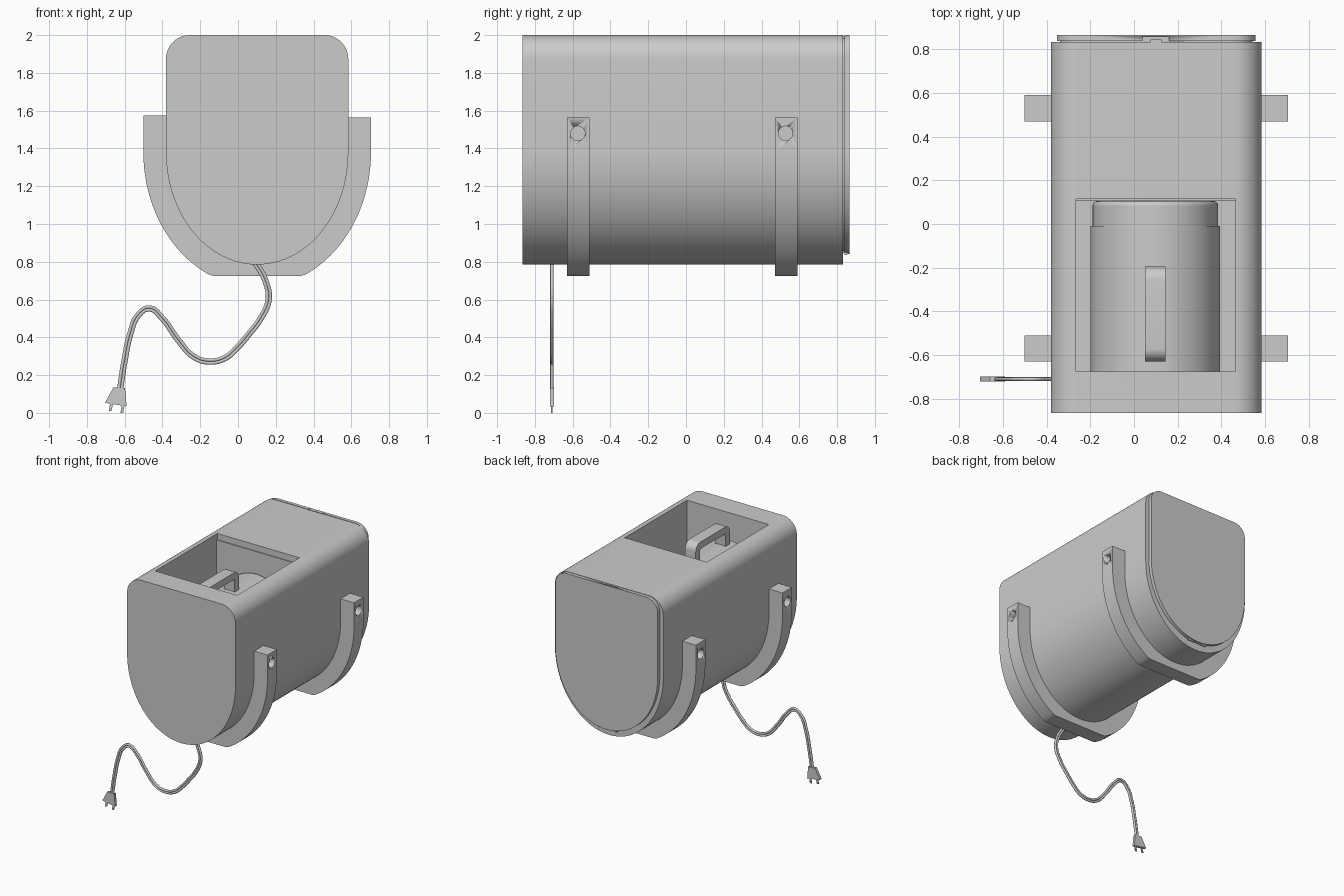
import bpy, bmesh
from math import sin, cos, pi, radians
from mathutils import Vector, Matrix

old = bpy.data.objects.get("Cube")
if old:
    bpy.data.objects.remove(old)

CX = 0.1015           # body centre line
SPRING = 1.38         # height where the round belly begins

grey = bpy.data.materials.new("light grey")
grey.use_nodes = True
grey.diffuse_color = (0.6, 0.6, 0.6, 1)
grey.node_tree.nodes["Principled BSDF"].inputs["Base Color"].default_value = (0.6, 0.6, 0.6, 1)


def activate(ob):
    bpy.ops.object.select_all(action='DESELECT')
    ob.select_set(True)
    bpy.context.view_layer.objects.active = ob


def finish(name, bm, smooth=True):
    bmesh.ops.recalc_face_normals(bm, faces=bm.faces)
    mesh = bpy.data.meshes.new(name)
    bm.to_mesh(mesh)
    bm.free()
    mesh.materials.append(grey)
    ob = bpy.data.objects.new(name, mesh)
    bpy.context.collection.objects.link(ob)
    if smooth:
        activate(ob)
        bpy.ops.object.shade_smooth_by_angle(angle=radians(30))
    return ob


def extrude(name, pts, start, end, axis='Y'):
    """Extrude a closed outline: (x, z) along y, or (y, z) along x."""
    bm = bmesh.new()
    if axis == 'Y':
        verts = [bm.verts.new((a, start, b)) for a, b in pts]
        step = Vector((0, end - start, 0))
    else:
        verts = [bm.verts.new((start, a, b)) for a, b in pts]
        step = Vector((end - start, 0, 0))
    face = bm.faces.new(verts)
    new = bmesh.ops.extrude_face_region(bm, geom=[face])["geom"]
    bmesh.ops.translate(bm, vec=step, verts=[v for v in new if isinstance(v, bmesh.types.BMVert)])
    return finish(name, bm)


def box(name, x0, x1, y0, y1, z0, z1):
    return extrude(name, [(x0, z0), (x1, z0), (x1, z1), (x0, z1)], y0, y1)


def cylinder(name, radius, centre, length, axis, segments=64):
    bm = bmesh.new()
    turn = Matrix.Rotation(pi / 2, 4, 'X' if axis == 'Y' else 'Y')
    bmesh.ops.create_cone(bm, cap_ends=True, segments=segments, radius1=radius, radius2=radius,
                          depth=length, matrix=Matrix.Translation(centre) @ turn)
    return finish(name, bm)


def cut(target, cutter):
    mod = target.modifiers.new("cut", 'BOOLEAN')
    mod.operation = 'DIFFERENCE'
    mod.solver = 'EXACT'
    mod.object = cutter
    cutter.hide_render = True
    activate(target)
    bpy.ops.object.modifier_apply(modifier=mod.name)
    bpy.data.objects.remove(cutter)


def arc(cx, cz, rx, rz, a0, a1, n):
    angles = [radians(a0 + (a1 - a0) * i / n) for i in range(n + 1)]
    return [(cx + rx * cos(a), cz + rz * sin(a)) for a in angles]


def trough(half, drop, corner, top=2.0):
    """Round-bottomed outline with rounded top corners."""
    return (arc(CX, SPRING, half, drop, 180, 360, 64)
            + arc(CX + half - corner, top - corner, corner, corner, 0, 90, 12)
            + arc(CX - half + corner, top - corner, corner, corner, 90, 180, 12))


# Main body with the pocket in its top
body = extrude("body", trough(0.4825, 0.595, 0.125), -0.865, 0.832)
cut(body, box("pocket_cutter", -0.265, 0.465, -0.675, 0.108, 1.45, 2.1))
cut(body, box("lip_cutter", -0.265, 0.465, -0.675, 0.115, 1.95, 2.1))

# Rear door, its recessed seal, latch slot and hinge knuckles
extrude("door_seal", trough(0.44, 0.525, 0.1, 1.985), 0.82, 0.84)
door = extrude("rear_door", trough(0.455, 0.54, 0.1), 0.838, 0.865)
cut(door, box("latch_cutter", 0.04, 0.16, 0.83, 0.857, 1.985, 2.1))
box("latch_tab", 0.075, 0.125, 0.828, 0.845, 1.97, 1.995)
for side in (-1, 1):
    cylinder("hinge_knuckle", 0.012, (CX + side * 0.06, 0.846, 0.848), 0.05, 'X', 16)

# Two cradle brackets, each with a bolt hole in both arms
for name, y in (("front_bracket", -0.57), ("rear_bracket", 0.53)):
    outer = [(x, max(z, 0.725)) for x, z in arc(CX, SPRING, 0.6025, 0.715, 180, 360, 72)]
    inner = arc(CX, SPRING, 0.478, 0.59, 360, 180, 64)
    outline = ([(CX - 0.6025, 1.575)] + outer + [(CX + 0.6025, 1.565), (CX + 0.478, 1.565)]
               + inner + [(CX - 0.478, 1.575)])
    bracket = extrude(name, outline, y - 0.06, y + 0.06)
    cut(bracket, cylinder("hole_cutter", 0.038, (CX, y - 0.003, 1.48), 1.6, 'X', 32))

# Canister lying in the pocket, with a slightly slimmer rounded end
POT_TOP = 1.78
cylinder("canister", 0.297, (0.0975, -0.3425, POT_TOP - 0.297), 0.665, 'Y', 96)
end = cylinder("canister_end", 0.287, (0.0975, 0.035, POT_TOP - 0.287), 0.14, 'Y', 96)
bevel = end.modifiers.new("round", 'BEVEL')
bevel.width = 0.02
bevel.segments = 4
bevel.limit_method = 'ANGLE'

# Canister handle: a rounded bridge
Y0, Y1, TOP, THICK, R = -0.63, -0.195, 1.935, 0.055, 0.06
FOOT = POT_TOP - 0.03


def bridge(y0, y1, top, r):
    return ([(y0, FOOT)] + arc(y0 + r, top - r, r, r, 180, 90, 8)
            + arc(y1 - r, top - r, r, r, 90, 0, 8) + [(y1, FOOT)])


extrude("handle", bridge(Y0, Y1, TOP, R)
        + bridge(Y0 + THICK, Y1 - THICK, TOP - THICK, 0.015)[::-1], 0.05, 0.145, 'X')

# Twin-strand power cord
CORD_Y = -0.71
path = [Vector(p) for p in (
    (0.09, 0.80), (0.145, 0.70), (0.162, 0.60), (0.12, 0.50), (0.06, 0.42), (0.0, 0.35),
    (-0.07, 0.29), (-0.15, 0.272), (-0.23, 0.295), (-0.32, 0.39), (-0.4, 0.50),
    (-0.47, 0.553), (-0.53, 0.515), (-0.57, 0.42), (-0.6, 0.28), (-0.625, 0.12))]
for name, offset in (("cord_strand_a", 0.008), ("cord_strand_b", -0.008)):
    curve = bpy.data.curves.new(name, 'CURVE')
    curve.dimensions = '3D'
    curve.bevel_depth = 0.009
    curve.bevel_resolution = 3
    curve.use_fill_caps = True
    spline = curve.splines.new('BEZIER')
    spline.bezier_points.add(len(path) - 1)
    for i, point in enumerate(spline.bezier_points):
        along = (path[min(i + 1, len(path) - 1)] - path[max(i - 1, 0)]).normalized()
        x, z = path[i] + offset * Vector((-along.y, along.x))
        point.co = (x, CORD_Y, z)
        point.handle_left_type = point.handle_right_type = 'AUTO'
    curve.materials.append(grey)
    cord = bpy.data.objects.new(name, curve)
    bpy.context.collection.objects.link(cord)
    activate(cord)
    bpy.ops.object.convert(target='MESH')

# Plug and its two prongs
extrude("plug", [(-0.704, 0.053), (-0.59, 0.035), (-0.598, 0.132), (-0.66, 0.135)],
        CORD_Y - 0.01, CORD_Y + 0.012)
for tip_x, tip_z in ((-0.684, 0.01), (-0.622, 0.0)):
    extrude("prong", [(tip_x, tip_z), (tip_x + 0.014, tip_z), (tip_x + 0.024, 0.055),
                      (tip_x + 0.008, 0.055)], CORD_Y - 0.004, CORD_Y + 0.004)
